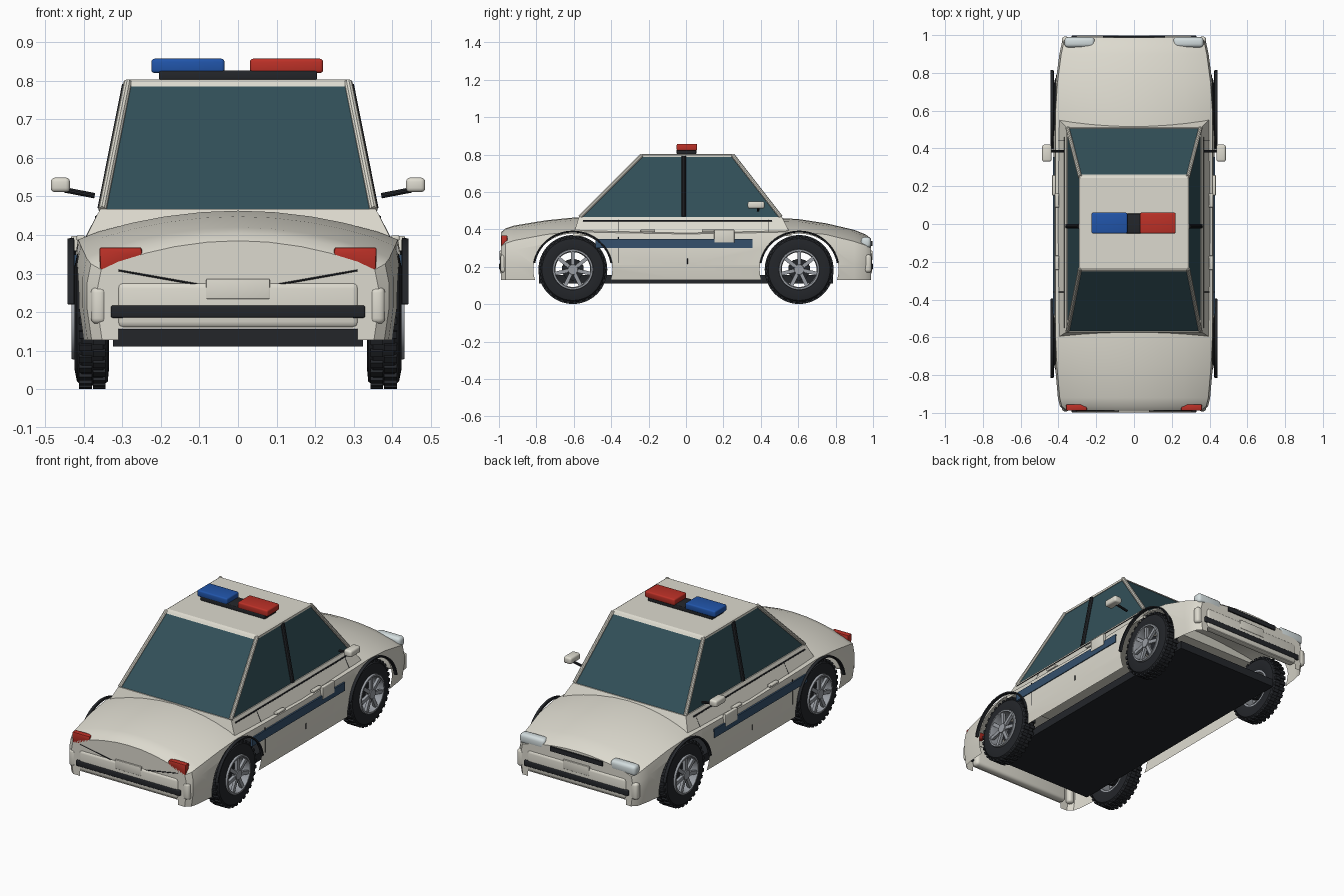
import bpy, bmesh, math
from mathutils import Vector, Matrix

if "Cube" in bpy.data.objects:
    bpy.data.objects.remove(bpy.data.objects["Cube"])


def material(name, rgb):
    m = bpy.data.materials.new(name)
    m.diffuse_color = (*rgb, 1)
    m.use_nodes = True
    m.node_tree.nodes["Principled BSDF"].inputs["Base Color"].default_value = m.diffuse_color
    return m


BODY = material("cream_paint", (0.72, 0.70, 0.62))
GLASS = material("teal_glass", (0.032, 0.08, 0.10))
DARK = material("black_trim", (0.017, 0.019, 0.023))
RED = material("red_lens", (0.50, 0.03, 0.02))
BLUE = material("blue_lens", (0.015, 0.09, 0.40))
STRIPE = material("blue_stripe", (0.035, 0.08, 0.15))
LAMP = material("clear_lens", (0.65, 0.72, 0.73))
METAL = material("alloy", (0.32, 0.34, 0.37))


def finish(bm, name, mat, smooth=True):
    bmesh.ops.recalc_face_normals(bm, faces=bm.faces)
    me = bpy.data.meshes.new(name)
    bm.to_mesh(me)
    bm.free()
    ob = bpy.data.objects.new(name, me)
    bpy.context.collection.objects.link(ob)
    me.materials.append(mat)
    bpy.ops.object.select_all(action='DESELECT')
    ob.select_set(True)
    bpy.context.view_layer.objects.active = ob
    if smooth:
        bpy.ops.object.shade_smooth_by_angle(angle=math.radians(32))
    return ob


def loft(bm, rings, loop=False):
    vs = [[bm.verts.new(p) for p in r] for r in rings]
    n = len(vs[0])
    for i in range(len(vs) if loop else len(vs) - 1):
        a, b = vs[i], vs[(i + 1) % len(vs)]
        for j in range(n):
            bm.faces.new((a[j], a[(j + 1) % n], b[(j + 1) % n], b[j]))
    if not loop:
        bm.faces.new(vs[0])
        bm.faces.new(vs[-1])


def box(name, c, size, mat, bevel=0.0):
    bm = bmesh.new()
    bmesh.ops.create_cube(bm, size=1, matrix=Matrix.Translation(c) @ Matrix.Diagonal((*size, 1)))
    if bevel:
        bmesh.ops.bevel(bm, geom=bm.edges[:], offset=bevel, segments=3, affect='EDGES', profile=0.5)
    return finish(bm, name, mat)


def rod(name, a, b, r, mat):
    a, b = Vector(a), Vector(b)
    d = b - a
    mx = Matrix.Translation((a + b) / 2) @ d.to_track_quat('Z', 'Y').to_matrix().to_4x4()
    bm = bmesh.new()
    bmesh.ops.create_cone(bm, cap_ends=True, segments=10, radius1=r, radius2=r, depth=d.length, matrix=mx)
    return finish(bm, name, mat)


def frustum(name, levels, mat):
    bm = bmesh.new()
    loft(bm, [[(-x, y0, z), (x, y0, z), (x, y1, z), (-x, y1, z)] for z, x, y0, y1 in levels])
    return finish(bm, name, mat, False)


# Lower body: lofted cross-sections (y, half width, shoulder z, crown z)
sections = [(-0.988, .365, .31, .385), (-0.965, .392, .325, .405), (-0.92, .403, .34, .42),
            (-0.75, .418, .372, .448), (-0.60, .425, .388, .463), (-0.45, .425, .383, .463),
            (0, .425, .375, .455), (0.45, .425, .383, .463), (0.60, .425, .388, .455),
            (0.75, .415, .372, .432), (0.90, .395, .335, .397), (0.96, .382, .315, .373),
            (0.988, .355, .30, .352)]
rings = []
for y, w, s, c in sections:
    half = [(w - .012, .128), (w, .21), (w, s - .05), (w - .01, s)]
    half += [(w * f, s + (c - s) * (1 - f * f)) for f in (.85, .65, .45, .22)]
    rings.append([(x, y, z) for x, z in half] + [(0, y, c)] + [(-x, y, z) for x, z in reversed(half)])
bm = bmesh.new()
loft(bm, rings)
body = finish(bm, "body_shell", BODY, False)


def cut(cutter):
    cutter.hide_render = True
    mod = body.modifiers.new("cut", 'BOOLEAN')
    mod.object, mod.operation, mod.solver = cutter, 'DIFFERENCE', 'EXACT'
    bpy.context.view_layer.objects.active = body
    bpy.ops.object.modifier_apply(modifier=mod.name)
    bpy.data.objects.remove(cutter)


# Wheel openings and the raised lower edge of both bumpers
WY, WZ, CR = 0.605, 0.185, 0.192
for y in (-WY, WY):
    bm = bmesh.new()
    mx = Matrix.Translation((0, y, WZ)) @ Matrix.Diagonal((1, 1.1, 1, 1)) @ Matrix.Rotation(math.pi / 2, 4, 'Y')
    bmesh.ops.create_cone(bm, cap_ends=True, segments=48, radius1=CR, radius2=CR, depth=1.2, matrix=mx)
    cut(finish(bm, "arch_cutter", BODY, False))
cut(box("sill_cutter", (0, 0, .077), (.62, 2.4, .16), BODY))

# Open the shell: remove underside and wheel-well faces
bm = bmesh.new()
bm.from_mesh(body.data)


def hidden(f):
    c, n = f.calc_center_median(), f.normal
    well = all(abs(math.hypot((abs(v.co.y) - WY) / 1.1, v.co.z - WZ) - CR) < .003 for v in f.verts)
    inner = abs(c.x) < .312 and abs(n.x) > .9
    return n.z < -.95 or inner or (well and abs(n.x) < .3)


bmesh.ops.delete(bm, geom=[f for f in bm.faces if hidden(f)], context='FACES')
bm.to_mesh(body.data)
bm.free()
bpy.ops.object.select_all(action='DESELECT')
body.select_set(True)
bpy.context.view_layer.objects.active = body
bpy.ops.object.shade_smooth_by_angle(angle=math.radians(32))

box("floor_pan", (0, 0, .133), (.65, 1.57, .045), DARK)

# Cabin
frustum("cabin_shoulder", [(.365, .41, -.605, .565), (.467, .358, -.572, .512)], BODY)
frustum("cabin_glass", [(.466, .352, -.567, .507), (.80, .285, -.235, .248)], GLASS)
frustum("roof", [(.786, .292, -.252, .262), (.798, .292, -.243, .253), (.804, .283, -.232, .243)], BODY)
for sx in (-1, 1):
    rod("rear_pillar", (sx * .352, -.567, .466), (sx * .286, -.237, .796), .011, BODY)
    rod("windscreen_pillar", (sx * .352, .507, .466), (sx * .286, .250, .796), .011, BODY)
    rod("centre_pillar", (sx * .352, -.012, .468), (sx * .288, -.012, .79), .013, DARK)

# Light bar
box("light_bar_base", (0, .003, .815), (.41, .105, .025), DARK, .004)
box("light_bar_blue", (-.13, .005, .839), (.19, .11, .037), BLUE, .008)
box("light_bar_red", (.126, .005, .839), (.19, .11, .037), RED, .008)

# Bumpers, plates and grille at both ends
for e, name in ((-1, "rear"), (1, "front")):
    box(name + "_bumper", (0, e * .970, .218), (.63, .05, .122), BODY, .018)
    box(name + "_bumper_strip", (0, e * .986, .201), (.66, .026, .032), DARK, .005)
    box(name + "_plate", (0, e * .991, .26), (.165, .012, .052), BODY, .003)
    for sx in (-1, 1):
        box(name + "_corner_lamp", (sx * .362, e * .972, .217), (.04, .04, .096), BODY, .015)
box("grille", (0, .989, .325), (.33, .014, .026), DARK)


def arch_trim(sx, y):
    bm = bmesh.new()
    pts = []
    for i in range(29):
        t = math.radians(10 + 160 * i / 28)
        pts.append([(sx * x, y + r * 1.03 * math.cos(t), WZ + r * math.sin(t))
                    for x, r in ((.424, .198), (.440, .199), (.442, .206), (.426, .208))])
    loft(bm, pts)
    finish(bm, "wheel_arch_trim", DARK)


# Wheels: tyre with tread blocks, alloy rim and spokes
def wheel(sx, y):
    mx = Matrix.Translation((sx * .378, y, WZ)) @ Matrix.Diagonal((sx, 1, 1, 1))
    prof = [(-.036, .105), (-.043, .135), (-.040, .165), (-.027, .176),
            (.027, .176), (.040, .165), (.046, .135), (.042, .105)]
    rim = [(-.036, .106), (.046, .109), (.054, .107), (.054, .098), (.034, .093), (-.036, .095)]

    def spin(bm, p, n=48):
        loft(bm, [[mx @ Vector((x, r * math.cos(a), r * math.sin(a))) for x, r in p]
                  for a in (2 * math.pi * i / n for i in range(n))], True)

    bm = bmesh.new()
    spin(bm, prof)
    for i in range(32):
        for k in (-1, 1):
            rot = Matrix.Rotation(2 * math.pi * (i + .25 * k) / 32, 4, 'X')
            m = mx @ rot @ Matrix.Translation((k * .018, 0, .177)) @ Matrix.Diagonal((.033, .018, .014, 1))
            bmesh.ops.create_cube(bm, size=1, matrix=m)
    finish(bm, "tyre", DARK)
    bm = bmesh.new()
    spin(bm, rim)
    for i in range(7):
        rot = Matrix.Rotation(2 * math.pi * i / 7, 4, 'X')
        m = mx @ rot @ Matrix.Translation((.040, 0, .06)) @ Matrix.Diagonal((.016, .02, .085, 1))
        bmesh.ops.create_cube(bm, size=1, matrix=m)
    m = mx @ Matrix.Translation((.040, 0, 0)) @ Matrix.Rotation(math.pi / 2, 4, 'Y')
    bmesh.ops.create_cone(bm, cap_ends=True, segments=24, radius1=.03, radius2=.026, depth=.026, matrix=m)
    finish(bm, "alloy_rim", METAL)
    rod("brake_disc", (sx * .35, y, WZ), (sx * .375, y, WZ), .06, DARK)


for sx in (-1, 1):
    for y in (-WY, WY):
        wheel(sx, y)
        arch_trim(sx, y)

    # Tail lamps and headlamps
    bm = bmesh.new()
    outline = [(.25, .368), (.36, .368), (.358, .303), (.325, .305), (.248, .340)]
    loft(bm, [[(sx * x, y, z) for x, z in outline] for y in (-.955, -.988)])
    bmesh.ops.bevel(bm, geom=bm.edges[:], offset=.006, segments=2, affect='EDGES', profile=.5)
    finish(bm, "tail_lamp", RED)
    rod("boot_seam", (sx * .31, -.986, .308), (sx * .085, -.987, .268), .003, DARK)
    box("headlamp", (sx * .288, .962, .33), (.16, .054, .058), LAMP, .018)

    # Side stripe, emblem panel and door details
    box("side_stripe", (sx * .424, -.065, .325), (.012, .84, .048), STRIPE)
    box("door_panel_badge", (sx * .424, .205, .363), (.018, .108, .07), BODY, .004)
    rod("door_seam", (sx * .423, -.36, .22), (sx * .423, -.36, .36), .003, DARK)
    rod("door_seam", (sx * .424, .008, .215), (sx * .424, .008, .245), .004, DARK)
    for y in (-.36, .44):
        rod("door_seam_upper", (sx * .408, y, .368), (sx * .364, y, .452), .002, DARK)
    rod("belt_trim", (sx * .368, -.55, .446), (sx * .368, .46, .446), .004, DARK)
    for y in (-.205, .125):
        box("door_handle", (sx * .408, y, .392), (.022, .075, .014), BODY, .004)

    # Door mirrors
    rod("mirror_arm", (sx * .372, .385, .502), (sx * .45, .385, .517), .007, DARK)
    box("mirror", (sx * .461, .375, .530), (.05, .09, .038), BODY, .011)
